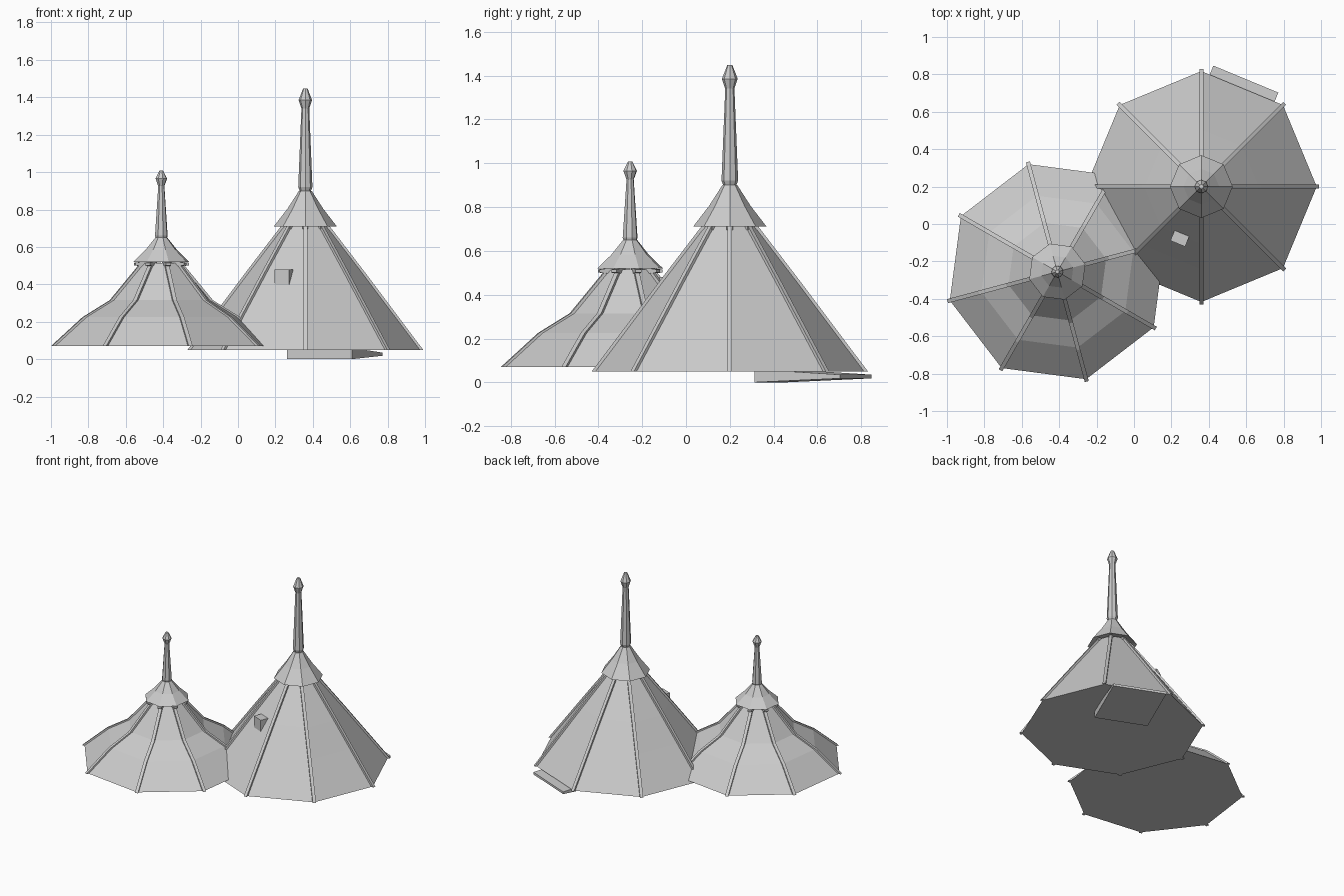
import bpy, bmesh
from math import cos, sin, radians, pi
from mathutils import Vector, Matrix

if "Cube" in bpy.data.objects:
    bpy.data.objects.remove(bpy.data.objects["Cube"])

grey = bpy.data.materials.new("canvas grey")
grey.use_nodes = True
colour = (0.6, 0.6, 0.6, 1)
grey.diffuse_color = colour
grey.node_tree.nodes["Principled BSDF"].inputs["Base Color"].default_value = colour


def finish(name, bm, centre, turn):
    bmesh.ops.recalc_face_normals(bm, faces=bm.faces)
    bm.transform(Matrix.Rotation(radians(turn), 4, 'Z'))
    mesh = bpy.data.meshes.new(name)
    bm.to_mesh(mesh)
    bm.free()
    mesh.materials.append(grey)
    obj = bpy.data.objects.new(name, mesh)
    obj.location = (centre[0], centre[1], 0)
    bpy.context.collection.objects.link(obj)


def turned(name, profile, centre, turn, sides=8):
    """Closed faceted solid from (radius, height) points."""
    bm = bmesh.new()
    rings = [[bm.verts.new((r * cos(2 * pi * i / sides), r * sin(2 * pi * i / sides), z))
              for i in range(sides)] for r, z in profile]
    for low, high in zip(rings, rings[1:]):
        for i in range(sides):
            j = (i + 1) % sides
            bm.faces.new((low[i], low[j], high[j], high[i]))
    bm.faces.new(rings[0])
    bm.faces.new(rings[-1])
    finish(name, bm, centre, turn)


def extruded(bm, outline, width, angle=0):
    """Side outline in (radius, height), given a width and turned about z."""
    rot = Matrix.Rotation(angle, 3, 'Z')
    sides = [[bm.verts.new(rot @ Vector((r, s * width / 2, z))) for r, z in outline]
             for s in (-1, 1)]
    a, b = sides
    bm.faces.new(a)
    bm.faces.new(b[::-1])
    for i in range(len(a)):
        j = (i + 1) % len(a)
        bm.faces.new((a[i], a[j], b[j], b[i]))


def ridge_poles(name, profile, centre, turn, lift=0.013, width=0.022):
    outline = [(r + lift, z) for r, z in profile] + [(r - 0.03, z) for r, z in profile[::-1]]
    bm = bmesh.new()
    for i in range(8):
        extruded(bm, outline, width, i * pi / 4)
    finish(name, bm, centre, turn)


def tent(size, centre, turn, roof, cap, mast):
    turned(size + "_tent_roof", roof, centre, turn)
    ridge_poles(size + "_ridge_poles", roof, centre, turn)
    turned(size + "_tent_cap", cap, centre, turn)
    turned(size + "_mast", mast, centre, turn)


# Large tent
big = (0.36, 0.2)
tent("large", big, 0,
     [(0.617, 0.05), (0.44, 0.285), (0.305, 0.465), (0.11, 0.72)],
     [(0.1, 0.73), (0.168, 0.71), (0.095, 0.805), (0.034, 0.9)],
     [(0.028, 0.895), (0.038, 0.92), (0.021, 1.34), (0.036, 1.385), (0.012, 1.447)])

# Small tent
small = (-0.41, -0.255)
tent("small", small, 15,
     [(0.595, 0.07), (0.42, 0.225), (0.27, 0.315), (0.1, 0.515)],
     [(0.08, 0.535), (0.155, 0.52), (0.088, 0.583), (0.033, 0.65)],
     [(0.028, 0.64), (0.035, 0.66), (0.017, 0.925), (0.032, 0.965), (0.01, 1.008)])

# Short rafters poking out below each cap
for name, centre, turn, inner, outer, z in (
        ("large_cap_rafters", big, 0, 0.09, 0.13, 0.7),
        ("small_cap_rafters", small, 15, 0.07, 0.148, 0.505)):
    bm = bmesh.new()
    for i in range(8):
        extruded(bm, [(inner, z - 0.012), (outer, z - 0.004),
                      (outer, z + 0.01), (inner, z + 0.02)], 0.03, i * pi / 4)
    finish(name, bm, centre, turn)

# Window box on the front slope of the large tent
bm = bmesh.new()
extruded(bm, [(0.22, 0.375), (0.33, 0.375), (0.33, 0.48), (0.22, 0.48)], 0.085)
finish("window_box", bm, big, -112.5)

# Entrance step at the back, thinner towards its outer edge
bm = bmesh.new()
extruded(bm, [(0.2, 0), (0.622, 0.018), (0.622, 0.035), (0.2, 0.06)], 0.376)
finish("entrance_step", bm, big, 67.5)
